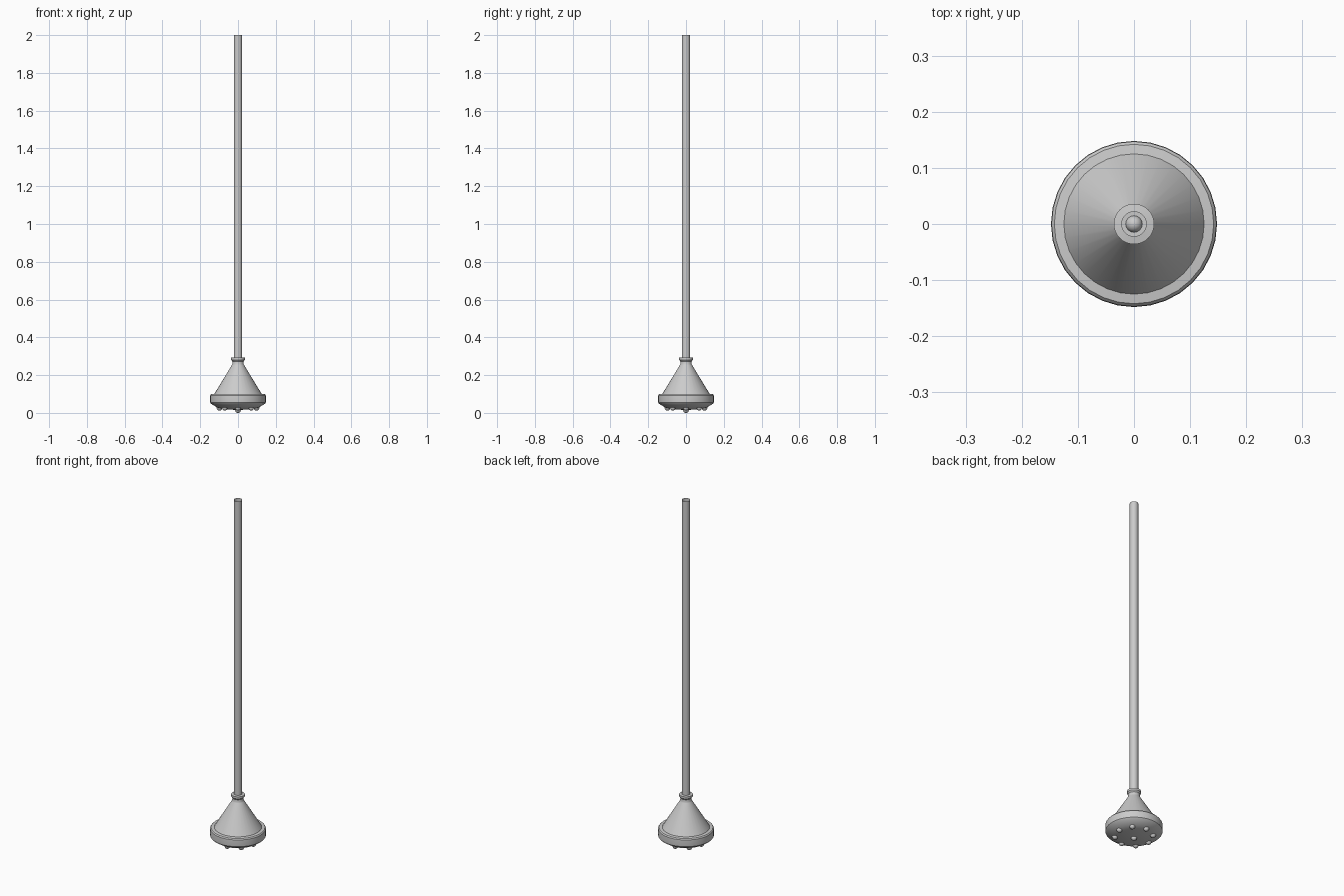
import bpy, bmesh
from math import cos, sin, pi, radians

if "Cube" in bpy.data.objects:
    bpy.data.objects.remove(bpy.data.objects["Cube"])

SEGMENTS = 32


def finish(obj, angle=35):
    bpy.ops.object.select_all(action='DESELECT')
    obj.select_set(True)
    bpy.context.view_layer.objects.active = obj
    bpy.ops.object.shade_smooth_by_angle(angle=radians(angle))


def lathe(name, profile, angle=35):
    """Spin an open (radius, z) profile around the z axis."""
    bm = bmesh.new()
    verts = [bm.verts.new((r, 0, z)) for r, z in profile]
    edges = [bm.edges.new(pair) for pair in zip(verts, verts[1:])]
    bmesh.ops.spin(bm, geom=verts + edges, cent=(0, 0, 0), axis=(0, 0, 1),
                   angle=2 * pi, steps=SEGMENTS, use_duplicate=False)
    bmesh.ops.remove_doubles(bm, verts=bm.verts, dist=1e-4)
    bmesh.ops.recalc_face_normals(bm, faces=bm.faces)
    mesh = bpy.data.meshes.new(name)
    bm.to_mesh(mesh)
    bm.free()
    obj = bpy.data.objects.new(name, mesh)
    bpy.context.collection.objects.link(obj)
    finish(obj, angle)
    return obj


# Spray plate and rounded rim
lathe("rim_and_plate", [
    (0, 0.015), (0.05, 0.018), (0.085, 0.023), (0.11, 0.028),
    (0.142, 0.048), (0.147, 0.054), (0.148, 0.075),
    (0.147, 0.093), (0.142, 0.099), (0.125, 0.101)])

# Conical housing
lathe("cone_housing", [(0.125, 0.101), (0.032, 0.254)])

# Flared collar around the pipe
lathe("collar", [
    (0.032, 0.254), (0.030, 0.258), (0.030, 0.272),
    (0.036, 0.280), (0.036, 0.292), (0.022, 0.294)])

# Long open supply pipe
lathe("pipe", [(0.022, 0.25), (0.022, 2.0)])


# Nozzles: one in the middle and eight around it
def nozzle(name, x, y, z):
    bpy.ops.mesh.primitive_uv_sphere_add(segments=16, ring_count=10,
                                         radius=0.015, location=(x, y, z))
    bpy.context.object.name = name
    finish(bpy.context.object)


nozzle("nozzle_centre", 0, 0, 0.015)
for i in range(8):
    a = i * pi / 4
    nozzle(f"nozzle_{i + 1}", 0.098 * cos(a), 0.098 * sin(a), 0.027)
